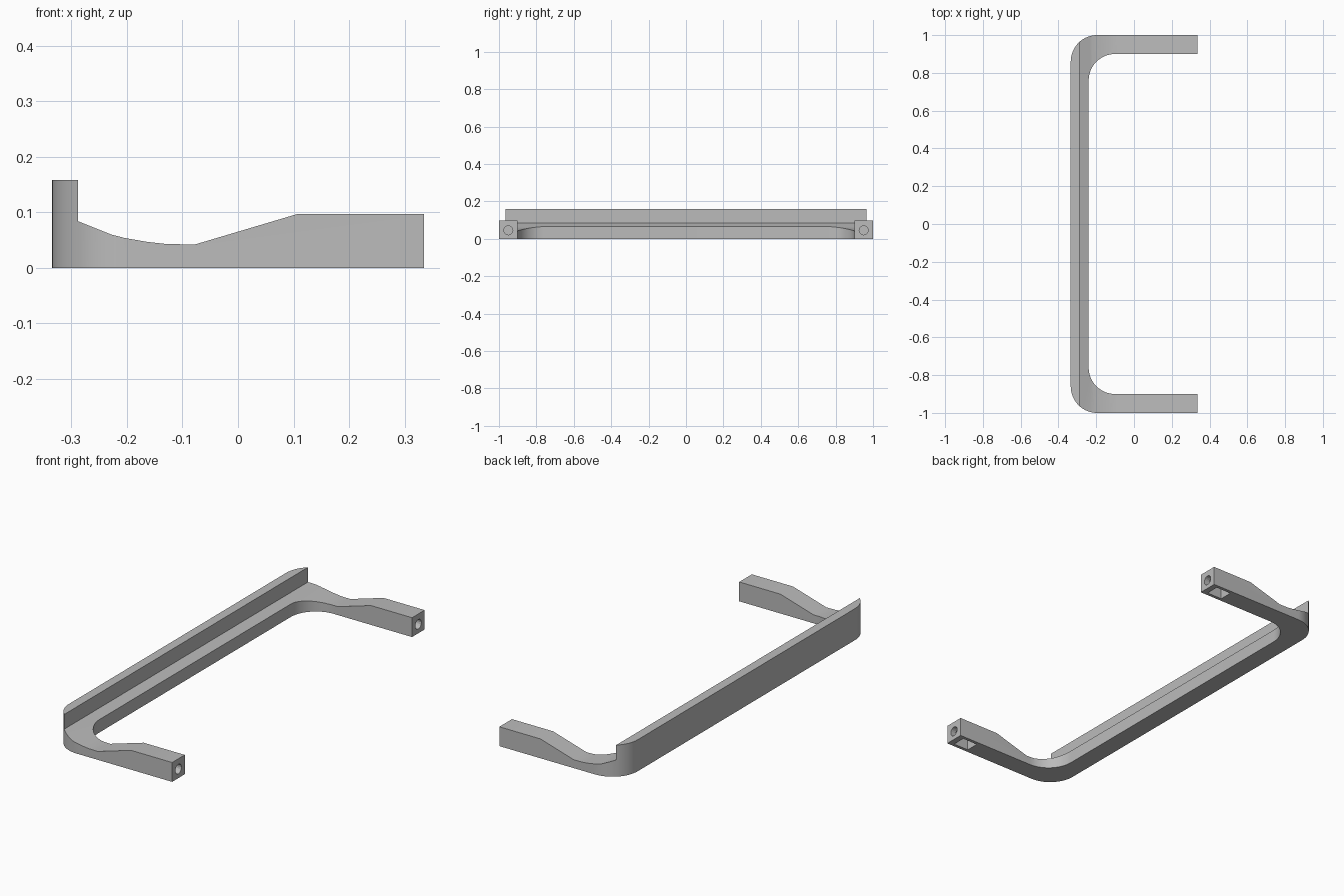
import bpy, bmesh, math
from mathutils import Matrix

if "Cube" in bpy.data.objects:
    bpy.data.objects.remove(bpy.data.objects["Cube"], do_unlink=True)

grey = bpy.data.materials.new("plain grey")
grey.use_nodes = True
colour = (0.5, 0.5, 0.5, 1)
grey.diffuse_color = colour
grey.node_tree.nodes["Principled BSDF"].inputs["Base Color"].default_value = colour


def finish(name, bm):
    bmesh.ops.recalc_face_normals(bm, faces=bm.faces)
    mesh = bpy.data.meshes.new(name)
    bm.to_mesh(mesh)
    bm.free()
    mesh.materials.append(grey)
    obj = bpy.data.objects.new(name, mesh)
    bpy.context.collection.objects.link(obj)
    return obj


def prism(name, points, direction):
    """Extrude a closed outline along a direction."""
    bm = bmesh.new()
    face = bm.faces.new([bm.verts.new(p) for p in points])
    result = bmesh.ops.extrude_face_region(bm, geom=[face])
    verts = [v for v in result["geom"] if isinstance(v, bmesh.types.BMVert)]
    bmesh.ops.translate(bm, verts=verts, vec=direction)
    return finish(name, bm)


def arc(cx, cy, r, start, end, steps=16):
    angles = [math.radians(start + (end - start) * i / steps) for i in range(steps + 1)]
    return [(cx + r * math.cos(a), cy + r * math.sin(a)) for a in angles]


def boolean(target, cutter, operation):
    mod = target.modifiers.new(operation.lower(), "BOOLEAN")
    mod.operation, mod.object, mod.solver = operation, cutter, "EXACT"
    bpy.context.view_layer.objects.active = target
    bpy.ops.object.modifier_apply(modifier=mod.name)
    bpy.data.objects.remove(cutter, do_unlink=True)


# Plan outline: a long bar with two rounded corners and two arms
END, R = 0.335, 0.14
outer = arc(-END + R, 1 - R, R, 90, 180)
inner = arc(-0.24 + R, 0.9 - R, R, 180, 90)
half = [(END, 1)] + outer
half_inner = inner + [(END, 0.9)]
plan = half + [(x, -y) for x, y in reversed(half)]
plan += [(x, -y) for x, y in reversed(half_inner)] + half_inner
frame = prism("frame", [(x, y, 0) for x, y in plan], (0, 0, 0.3))

# Side profile: rear lip, dipped saddle and raised arm ends
profile = [(-0.5, -0.1), (0.5, -0.1), (0.5, 0.097), (0.107, 0.097), (-0.078, 0.042),
           (-0.13, 0.043), (-0.165, 0.047), (-0.205, 0.054), (-0.228, 0.06),
           (-0.288, 0.084), (-0.288, 0.158), (-0.5, 0.158)]
boolean(frame, prism("profile_cutter", [(x, -1.2, z) for x, z in profile], (0, 2.4, 0)),
        "INTERSECT")

# Pocket under each arm end, reached by a round hole through the end
for side in (1, -1):
    y = side * 0.95
    pocket = [(0.22, y - 0.034), (0.305, y - 0.034), (0.305, y + 0.034), (0.22, y + 0.034)]
    boolean(frame, prism("pocket_cutter", [(px, py, -0.05) for px, py in pocket],
                         (0, 0, 0.125)), "DIFFERENCE")
    hole = [(0.26, py, pz) for py, pz in arc(y, 0.045, 0.024, 0, 360, 16)[:-1]]
    boolean(frame, prism("hole_cutter", hole, (0.15, 0, 0)), "DIFFERENCE")

# Rounded corners shade smoothly, edges stay sharp
bpy.ops.object.select_all(action="DESELECT")
frame.select_set(True)
bpy.context.view_layer.objects.active = frame
bpy.ops.object.shade_smooth_by_angle(angle=math.radians(20))
